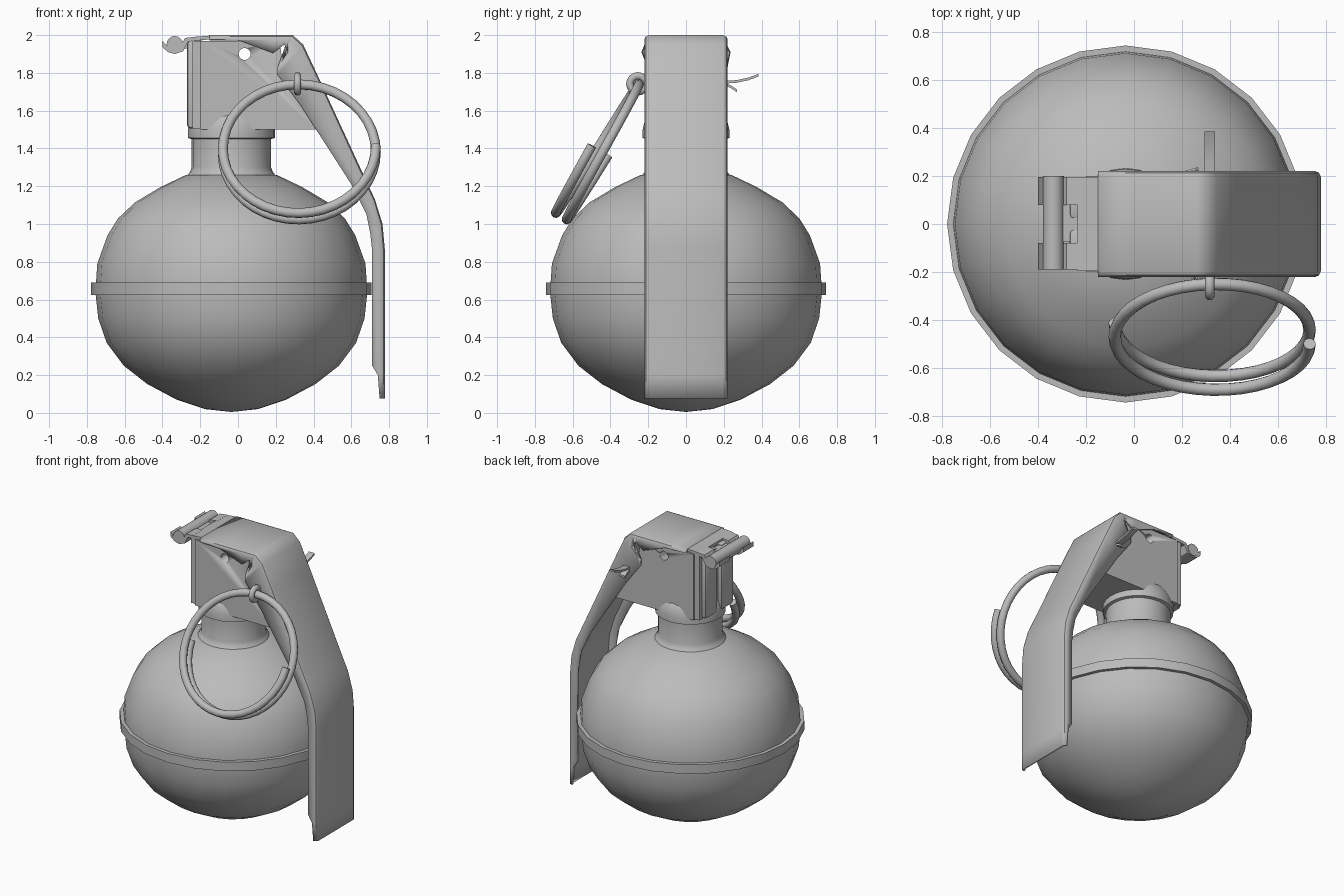
import bpy, bmesh, math
from mathutils import Vector

cube = bpy.data.objects.get("Cube")
if cube:
    bpy.data.objects.remove(cube, do_unlink=True)

GREY = (0.5, 0.5, 0.5, 1)
metal = bpy.data.materials.new("grey metal")
metal.use_nodes = True
metal.diffuse_color = GREY
metal.node_tree.nodes["Principled BSDF"].inputs["Base Color"].default_value = GREY


def finish(name, bm, angle=35):
    """Turn a bmesh into a shaded object with the shared material."""
    bmesh.ops.recalc_face_normals(bm, faces=bm.faces)
    mesh = bpy.data.meshes.new(name)
    bm.to_mesh(mesh)
    bm.free()
    mesh.materials.append(metal)
    obj = bpy.data.objects.new(name, mesh)
    bpy.context.collection.objects.link(obj)
    bpy.ops.object.select_all(action="DESELECT")
    obj.select_set(True)
    bpy.context.view_layer.objects.active = obj
    bpy.ops.object.shade_smooth_by_angle(angle=math.radians(angle))
    return obj


def lathe(name, profile, x, steps=24):
    """Spin (radius, height) points around a vertical axis."""
    bm = bmesh.new()
    verts = [bm.verts.new((r, 0, z)) for r, z in profile]
    edges = [bm.edges.new(pair) for pair in zip(verts, verts[1:])]
    bmesh.ops.spin(bm, geom=verts + edges, cent=(0, 0, 0), axis=(0, 0, 1),
                   angle=math.tau, steps=steps, use_duplicate=False)
    bmesh.ops.remove_doubles(bm, verts=bm.verts, dist=0.0005)
    bmesh.ops.translate(bm, verts=bm.verts, vec=(x, 0, 0))
    return finish(name, bm)


def prism(name, points, y0, y1, bevel=0):
    """Extrude an (x, z) outline along y."""
    bm = bmesh.new()
    face = bm.faces.new([bm.verts.new((x, y0, z)) for x, z in points])
    out = bmesh.ops.extrude_face_region(bm, geom=[face])
    bmesh.ops.translate(bm, verts=[v for v in out["geom"] if isinstance(v, bmesh.types.BMVert)],
                        vec=(0, y1 - y0, 0))
    if bevel:
        bmesh.ops.bevel(bm, geom=list(bm.edges), offset=bevel, segments=2,
                        profile=0.5, affect="EDGES")
    return finish(name, bm)


def rod(name, x, z, r, y0, y1, sides=16):
    """Cylinder lying along y."""
    turn = [math.tau * i / sides for i in range(sides)]
    return prism(name, [(x + r * math.cos(a), z + r * math.sin(a)) for a in turn], y0, y1)


def tube(name, path, r, sides=10):
    """Sweep a circle along a path that does not run parallel to its reference axis."""
    bm = bmesh.new()
    path = [Vector(p) for p in path]
    rings = []
    for i, p in enumerate(path):
        tangent = (path[min(i + 1, len(path) - 1)] - path[max(i - 1, 0)]).normalized()
        ref = Vector((0, -0.86, 0.51)) if name == "pull_ring" else Vector((1, 0, 0))
        side = tangent.cross(ref).normalized()
        up = side.cross(tangent)
        rings.append([bm.verts.new(p + r * (math.cos(a) * side + math.sin(a) * up))
                      for a in (math.tau * k / sides for k in range(sides))])
    for a, b in zip(rings, rings[1:]):
        for k in range(sides):
            n = (k + 1) % sides
            bm.faces.new((a[k], a[n], b[n], b[k]))
    bm.faces.new(rings[0])
    bm.faces.new(rings[-1])
    return finish(name, bm, 45)


# Round body, seam band and neck
AXIS = -0.035
lathe("body", [(0, .005), (.14, .02), (.29, .07), (.446, .153), (.57, .25), (.66, .37),
               (.705, .5), (.72, .64), (.71, .79), (.656, .94), (.6, 1.03), (.51, 1.115),
               (.376, 1.195), (.24, 1.26), (0, 1.27)], AXIS)
lathe("seam_band", [(.7, .625), (.742, .625), (.742, .69), (.7, .69)], AXIS)
lathe("neck", [(.24, 1.25), (.22, 1.275), (.21, 1.3), (.21, 1.45), (.23, 1.455),
               (.23, 1.5), (.22, 1.54), (.2, 1.58), (.15, 1.62), (0, 1.62)], AXIS)

# Fuze housing with a cross hole
housing = prism("fuze_housing", [(-.2, 1.5), (.42, 1.5), (.24, 1.82), (.22, 1.97), (-.2, 1.97)],
                -.2, .2)
cutter = rod("hole_cutter", .035, 1.9, .032, -.5, .5)
cutter.hide_render = True
cutter.hide_set(True)
hole = housing.modifiers.new("cross_hole", "BOOLEAN")
hole.object = cutter
hole.solver = "EXACT"
for y in (-.09, .09):
    prism("housing_end_post", [(-.27, 1.505), (-.18, 1.505), (-.18, 1.975), (-.27, 1.975)],
          y - .07, y + .07, .02)
prism("housing_end_web", [(-.24, 1.505), (-.18, 1.505), (-.18, 1.97), (-.24, 1.97)], -.19, .19)

# Safety lever: folded channel, each station pairs a spine point with a flange edge
stations = [((-.15, 2), (-.15, 1.975)), ((0, 2), (.01, 1.97)), ((.17, 2), (.185, 1.905)),
            ((.235, 2), (.245, 1.95)), ((.26, 2), (.265, 1.91)), ((.29, 2), (.21, 1.83)),
            ((.345, 1.95), (.21, 1.79)), ((.42, 1.79), (.33, 1.63)),
            ((.69, 1.205), (.6, 1.21)), ((.725, 1.13), (.68, 1.05)),
            ((.765, 1), (.7, .95)), ((.777, .87), (.71, .86)), ((.777, .25), (.71, .25)),
            ((.777, .2), (.74, .2)), ((.777, .075), (.75, .075))]
bm = bmesh.new()
rows = []
for spine, edge in stations:
    o, e = Vector((spine[0], 0, spine[1])), Vector((edge[0], 0, edge[1]))
    drop = (e - o).normalized()
    half = [(e, .22), (o + drop * .024, .22), (o + drop * .008, .213), (o, .196)]
    section = [(p, -y) for p, y in half] + [(p, y) for p, y in reversed(half)]
    rows.append([bm.verts.new((p.x, y, p.z)) for p, y in section])
for a, b in zip(rows, rows[1:]):
    for k in range(len(a) - 1):
        bm.faces.new((a[k], a[k + 1], b[k + 1], b[k]))
lever = finish("safety_lever", bm, 40)
top = max(lever.data.polygons, key=lambda p: p.center.z)
shell = lever.modifiers.new("sheet", "SOLIDIFY")
shell.thickness = .016
shell.offset = -1 if top.normal.z > 0 else 1

# Hinge: plate, curled ears, pin and centre tab
prism("hinge_plate", [(-.235, 1.97), (-.14, 1.978), (-.14, 1.998), (-.235, 1.99)], -.195, .195)
for y0, y1 in ((-.19, -.08), (.08, .195)):
    prism("hinge_ear", [(-.22, 1.992), (-.28, 1.985), (-.305, 1.94), (-.335, 1.92), (-.37, 1.935),
                        (-.4, 1.97), (-.4, 1.935), (-.37, 1.91), (-.335, 1.9), (-.29, 1.915),
                        (-.265, 1.965), (-.22, 1.972)], y0, y1)
rod("hinge_pin", -.335, 1.952, .043, -.19, .2)
prism("hinge_tab", [(-.33, 1.93), (-.2, 1.93), (-.2, 1.965), (-.33, 1.965)], -.075, .08)

# Split pull ring: one and a half turns, leaning forward
centre, lean = Vector((.325, -.455, 1.39)), Vector((0, .507, .862))
normal = Vector((0, -.862, .507))
coil = []
for i in range(61):
    t = i / 60
    a = math.pi + 3 * math.pi * t
    coil.append(centre + .405 * (math.cos(a) * Vector((1, 0, 0)) + math.sin(a) * lean)
                + normal * (t - .5) * .1)
tube("pull_ring", coil, .026)

# Split pin: eye around the ring, shank, two spread legs
eye = [(.315, -.255 + .042 * math.cos(a), 1.742 + .042 * math.sin(a))
       for a in (math.tau * k / 16 for k in range(17))]
tube("pin_eye", eye, .02)
tube("pin_shank", [(.315, -.225, 1.75), (.315, 0, 1.75), (.315, .22, 1.75)], .022)
legs = {"pin_upper_leg": [(.2, 1.75), (.27, 1.755), (.33, 1.768), (.385, 1.788)],
        "pin_lower_leg": [(.2, 1.742), (.235, 1.728), (.27, 1.705)]}
for name, path in legs.items():
    outline = [(y, z + .007) for y, z in path] + [(y, z - .007) for y, z in reversed(path)]
    leg = prism(name, outline, -.022, .022)
    leg.rotation_euler.z = math.radians(90)
    leg.location.x = .315
